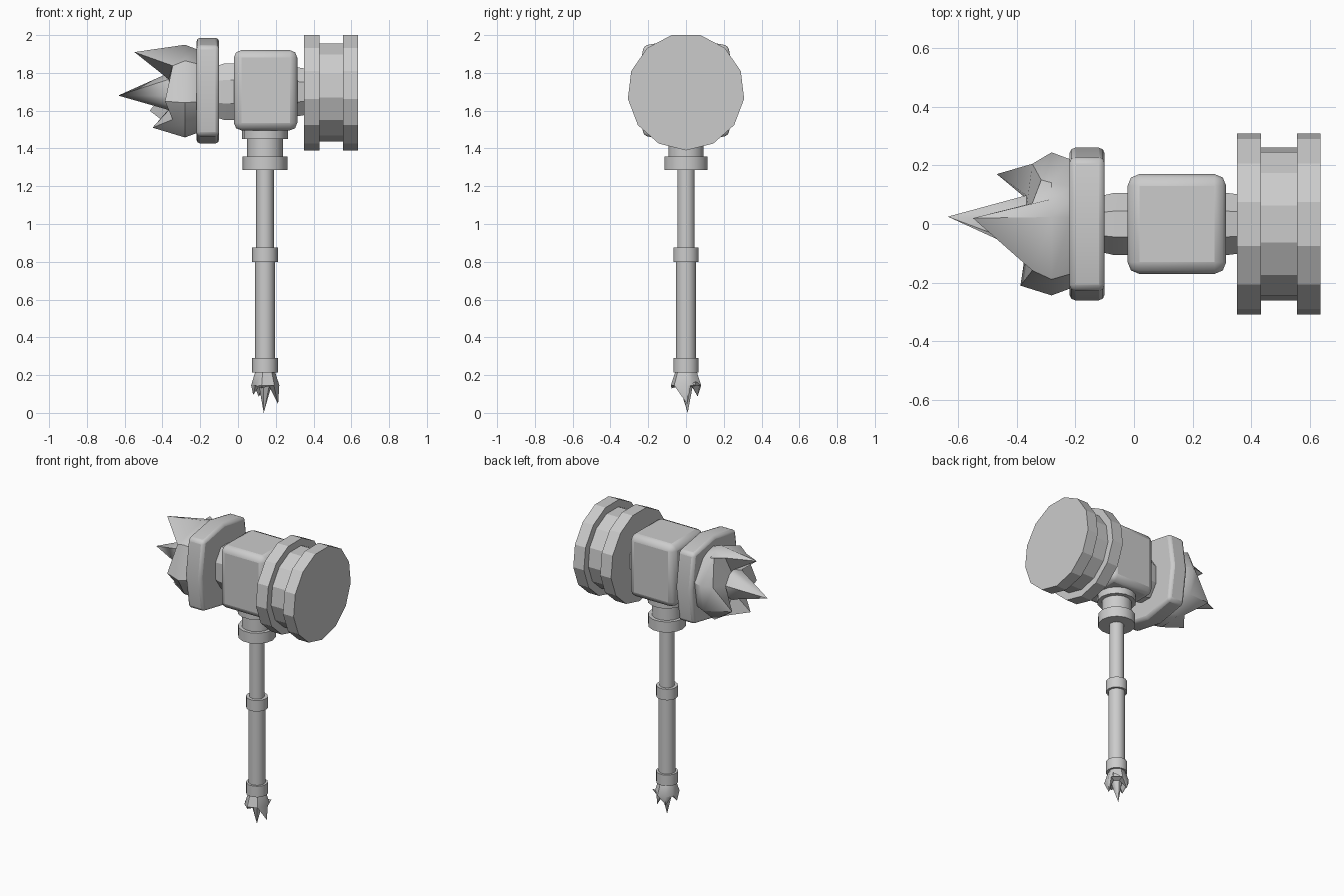
import bpy, bmesh
from math import sin, cos, pi, atan2, hypot
from mathutils import Matrix, Vector

if "Cube" in bpy.data.objects:
    bpy.data.objects.remove(bpy.data.objects["Cube"])

HX, AZ = 0.143, 1.70   # handle x, head axis height


def make(name, bm, matrix=None, bevel=0, segs=2, angle=30):
    if matrix:
        bmesh.ops.transform(bm, matrix=matrix, verts=bm.verts)
    bmesh.ops.recalc_face_normals(bm, faces=bm.faces)
    me = bpy.data.meshes.new(name)
    bm.to_mesh(me)
    bm.free()
    ob = bpy.data.objects.new(name, me)
    bpy.context.collection.objects.link(ob)
    bpy.ops.object.select_all(action='DESELECT')
    ob.select_set(True)
    bpy.context.view_layer.objects.active = ob
    if bevel:
        m = ob.modifiers.new("bevel", 'BEVEL')
        m.width, m.segments = bevel, segs
        m.limit_method, m.angle_limit = 'ANGLE', 0.9
    bpy.ops.object.shade_smooth_by_angle(angle=angle * pi / 180)
    return ob


def loft(rings, caps=True):
    """Skin a list of equal length point rings."""
    bm = bmesh.new()
    vs = [[bm.verts.new(p) for p in r] for r in rings]
    n = len(vs[0])
    for a, b in zip(vs, vs[1:]):
        for i in range(n):
            bm.faces.new((a[i], a[(i + 1) % n], b[(i + 1) % n], b[i]))
    if caps:
        bm.faces.new(vs[0])
        bm.faces.new(vs[-1])
    return bm, vs


def z_turned(name, profile, n=14):
    rings = [[(HX + r * cos(2 * pi * i / n), r * sin(2 * pi * i / n), z)
              for i in range(n)] for r, z in profile]
    return make(name, loft(rings)[0])


def x_turned(name, profile, n, start=0.0, sy=1.0, angle=30):
    rings = [[(x, sy * r * sin(start + 2 * pi * i / n),
               AZ - r * cos(start + 2 * pi * i / n)) for i in range(n)]
             for r, x in profile]
    return make(name, loft(rings)[0], angle=angle)


def crown(name, matrix, base_r, bulge_r, bulge_h):
    """Jagged cup with outer fangs and a central spike; local (h, u, v)."""
    tips = [(.33, .02, .21), (.17, -.21, -.05), (.235, -.05, -.19),
            (.25, .17, -.10), (.10, .15, .22)]
    tips.sort(key=lambda t: atan2(t[2], t[1]))
    angs = [atan2(t[2], t[1]) for t in tips]
    edge, a_all = [], []
    for i, t in enumerate(tips):
        nxt = angs[(i + 1) % 5] + (2 * pi if i == 4 else 0)
        mid = (angs[i] + nxt) / 2
        edge += [t, (.13, .21 * cos(mid), .21 * sin(mid))]
        a_all += [angs[i], mid]

    def ring(h, r):
        return [(h, r * cos(a), r * sin(a)) for a in a_all]
    bm, vs = loft([ring(0, base_r), ring(bulge_h, bulge_r), edge, ring(.15, .10)], False)
    bm.faces.new(vs[0])
    tip = bm.verts.new((.415, .025, -.02))
    for i in range(10):
        bm.faces.new((vs[-1][i], vs[-1][(i + 1) % 10], tip))
    return make(name, bm, matrix, angle=40)


# Handle: two shafts, grip collars and stepped socket
z_turned("lower_shaft", [(.053, .25), (.053, .84)])
z_turned("upper_shaft", [(.047, .82), (.047, 1.32)])
for nm, z in (("pommel_collar", .215), ("middle_collar", .80)):
    z_turned(nm, [(.068, z), (.068, z + .075)])
z_turned("socket", [(.118, 1.285), (.118, 1.357), (.095, 1.357), (.095, 1.45),
                    (.122, 1.45), (.122, 1.53)])

# Central head block
bm = bmesh.new()
bmesh.ops.create_cube(bm, size=1)
make("head_block", bm, Matrix.Translation((.146, 0, 1.708)) @ Matrix.Diagonal((.336, .34, .425, 1)),
     bevel=.04, segs=2)

# Necks on both sides of the block
x_turned("left_neck", [(.145, -.12), (.163, -.07), (.163, 0)], 8, pi / 8, .7)
x_turned("right_neck", [(.145, .29), (.13, .37)], 8, pi / 8, .82)

# Thirteen sided striking face with a groove
x_turned("striking_face", [(.31, .35), (.31, .432), (.262, .432), (.262, .555),
                           (.31, .555), (.31, .635)], 13, angle=20)

# Bulging square plate behind the fangs
outline = [(.26, 0), (.225, .238), (0, .28), (-.225, .238),
           (-.26, 0), (-.225, -.238), (0, -.28), (.225, -.238)]
bm, _ = loft([[(x, y, 1.706 + z) for y, z in outline] for x in (-.22, -.10)])
make("fang_plate", bm, bevel=.02)

# Fanged crown on the head and a small one as the pommel
crown("head_fangs", Matrix.Translation((-.215, 0, AZ)) @ Matrix.Diagonal((-1.01, 1, 1, 1)),
      .225, .25, .065)
to_down = Matrix(((0, 0, .33, HX), (0, .36, 0, 0), (-.53, 0, 0, .22), (0, 0, 0, 1)))
crown("pommel_fangs", to_down, .16, .23, .14)
